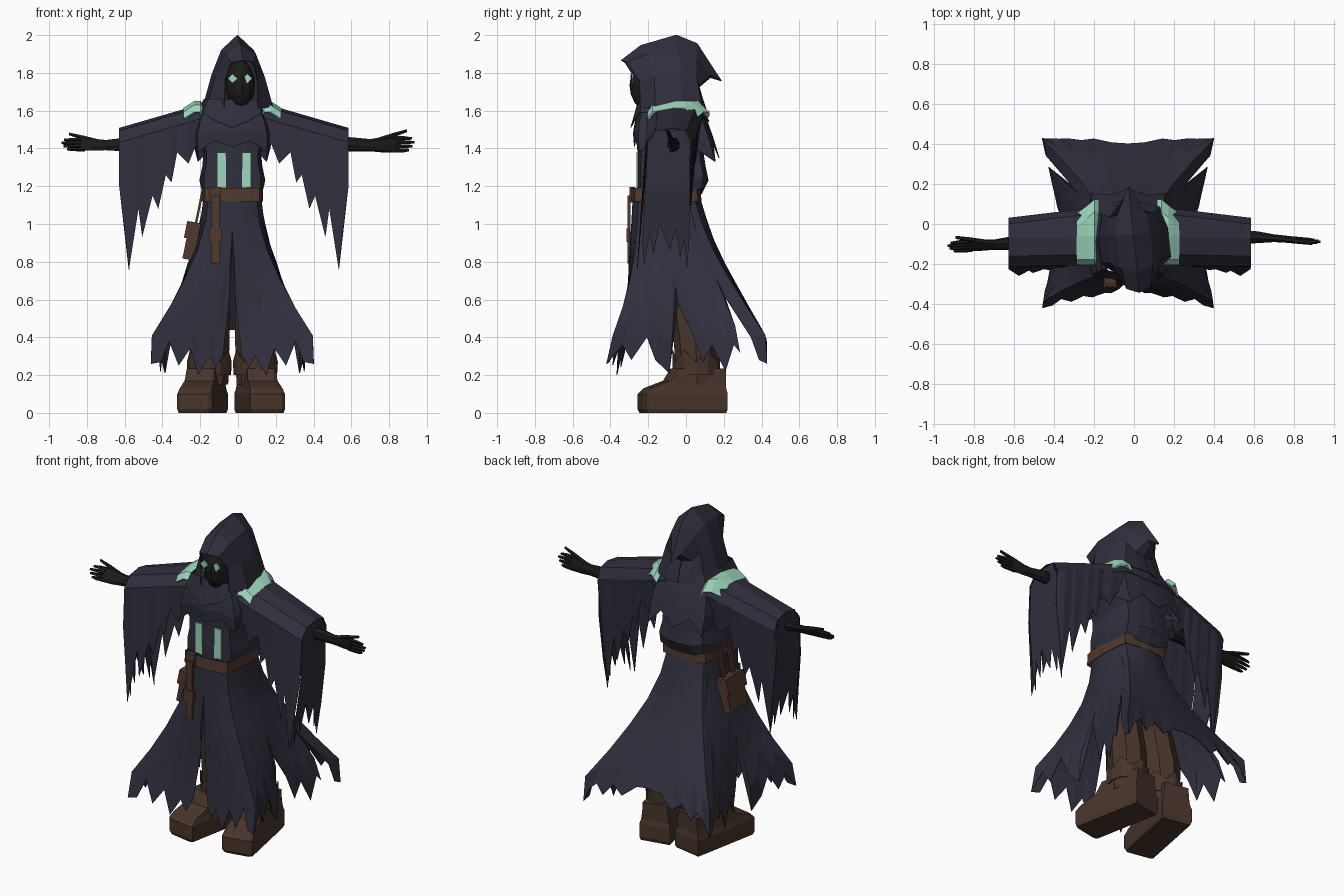
import bpy, bmesh, math
from mathutils import Vector, Matrix

if "Cube" in bpy.data.objects:
    bpy.data.objects.remove(bpy.data.objects["Cube"])

def material(name, rgb):
    m = bpy.data.materials.new(name)
    m.diffuse_color = (*rgb, 1)
    m.use_nodes = True
    m.node_tree.nodes["Principled BSDF"].inputs["Base Color"].default_value = m.diffuse_color
    return m

CLOTH = material("dark navy cloth", (0.029, 0.028, 0.046))
MINT = material("mint trim", (0.34, 0.68, 0.51))
BROWN = material("boot brown", (0.064, 0.035, 0.024))
BELT = material("belt brown", (0.08, 0.041, 0.026))
BLACK = material("shadow black", (0.011, 0.011, 0.0105))
CX = -0.03  # centre line of the robe

def loft(name, rings, mat, closed=True, caps=False, loop=False, thick=0, matrix=None):
    """Skin a list of equal-length rings into one mesh object."""
    bm = bmesh.new()
    vs = [[bm.verts.new(p) for p in r] for r in rings]
    n, m = len(rings), len(rings[0])
    for i in range(n if loop else n - 1):
        for j in range(m if closed else m - 1):
            a, b, k = vs[i], vs[(i + 1) % n], (j + 1) % m
            bm.faces.new((a[j], a[k], b[k], b[j]))
    if caps:
        bm.faces.new(vs[0])
        bm.faces.new(vs[-1])
    bmesh.ops.recalc_face_normals(bm, faces=bm.faces)
    if matrix:
        bm.transform(matrix)
    me = bpy.data.meshes.new(name)
    bm.to_mesh(me)
    bm.free()
    me.materials.append(mat)
    ob = bpy.data.objects.new(name, me)
    bpy.context.collection.objects.link(ob)
    if thick:
        mod = ob.modifiers.new("thickness", 'SOLIDIFY')
        mod.thickness, mod.offset = thick, 0
    return ob

def box(name, loc, size, mat, rot=(0, 0, 0)):
    x, y, z = (s / 2 for s in size)
    rings = [[(-x, -y, k), (x, -y, k), (x, y, k), (-x, y, k)] for k in (-z, z)]
    ob = loft(name, rings, mat, caps=True)
    ob.location, ob.rotation_euler = loc, rot
    return ob

def sample(levels, z):
    """Interpolate (z, half width, front y, back y, roundness) at a height."""
    for a, b in zip(levels, levels[1:]):
        if z >= b[0]:
            k = min(1, max(0, (a[0] - z) / (a[0] - b[0])))
            return [p + (q - p) * k for p, q in zip(a[1:], b[1:])]
    return levels[-1][1:]

def garment(name, levels, hem, mat=CLOTH, rows=5, pinch=0):
    """Robe layer around the body. hem: (t, z), t 0 = front, 1 = front corner, 3 = back corner, 4 = back."""
    cols = [(t, z, 1) for t, z in hem] + [(t, z, -1) for t, z in hem[-2:0:-1]]
    rings = []
    for t, zh, s in cols:
        p = Vector((t, -1)) if t <= 1 else Vector((1, t - 2)) if t <= 3 else Vector((4 - t, 1))
        ring = []
        for i in range(rows + 1):
            z = levels[0][0] + (zh - levels[0][0]) * i / rows
            hx, yf, yb, r = sample(levels, z)
            q = p.lerp(p.normalized(), r)
            if t < 3:  # hem falls inward between the corners
                k = 1 - pinch * (1 - min(abs(p.x), abs(p.y))) * max(0, 1 - 3 * r)
                q = Vector((q.x, q.y * k)) if t < 1 else Vector((q.x * k, q.y))
            ring.append((CX + s * hx * q.x, (yf + yb) / 2 + (yb - yf) / 2 * q.y, z))
        rings.append(ring)
    return loft(name, rings, mat, closed=False, loop=True, thick=0.004)

# ragged skirt with front slit and side slits
garment("skirt", [(1.15, .15, -.28, .07, .6), (.95, .175, -.29, .13, .5), (.8, .23, -.30, .2, .35),
                  (.6, .32, -.335, .31, .15), (.4, .43, -.39, .425, 0), (.26, .43, -.42, .43, 0)],
        [(0, .88), (.05, .6), (.11, .32), (.2, .24), (.28, .3), (.42, .2), (.52, .34), (.66, .25), (.78, .38),
         (.88, .27), (1, .26), (1.15, .36), (1.3, .28), (1.45, .4), (1.6, .28), (1.78, .21), (1.9, .58),
         (2.05, .42), (2.2, .27), (2.3, .36), (2.48, .22), (2.58, .36), (2.66, .32), (2.72, .62), (2.8, .4),
         (2.9, .28), (3, .26), (3.1, .35), (3.2, .39), (3.3, .33), (3.45, .41), (3.6, .36), (3.8, .43), (4, .44)],
        rows=6, pinch=.22)

# bodice, mantle and collar
garment("bodice", [(1.52, .2, -.26, .1, .5), (1.36, .145, -.255, .09, .4), (1.22, .175, -.26, .12, .4), (1.14, .15, -.26, .07, .4)],
        [(t, 1.16 + .03 * (t % 2 == 1)) for t in (0, .5, 1, 1.5, 2, 2.5, 3, 3.5, 4)])
garment("mantle", [(1.62, .16, -.25, .08, .5), (1.5, .21, -.28, .13, .4), (1.3, .205, -.265, .19, .4)],
        [(0, 1.41), (.5, 1.44), (1, 1.38), (1.5, 1.46), (2, 1.44), (2.5, 1.4), (3, 1.33), (3.5, 1.42), (4, 1.35)], rows=3)
garment("collar", [(1.66, .15, -.25, .07, .5), (1.5, .225, -.295, .14, .5)],
        [(0, 1.51), (.5, 1.55), (1, 1.59), (2, 1.6), (3, 1.57), (4, 1.54)], rows=2)
for s in (-1, 1):
    box("chest_stripe", (-.022 + s * .066, -.258, 1.285), (.047, .009, .185), MINT)

# belt, buckle, hanging strap and pouch
garment("belt", [(1.19, .16, -.285, .075, .35), (1.12, .16, -.29, .08, .35)],
        [(t, 1.12) for t in (0, .6, 1, 1.5, 2, 2.5, 3, 3.5, 4)], BELT, 1)
box("buckle", (-.12, -.285, 1.155), (.06, .03, .08), BELT)
box("hanging_strap", (-.12, -.302, .97), (.042, .014, .36), BELT)
box("strap_keeper", (-.12, -.306, .94), (.065, .018, .07), BELT)
TILT = (0, .2, 0)
box("pouch", (-.245, -.1, .91), (.06, .17, .2), BELT, TILT)
box("pouch_flap", (-.243, -.1, .965), (.07, .18, .09), BELT, TILT)
for y in (-.145, -.055):
    box("pouch_strap", (-.207, y, 1.08), (.012, .03, .2), BELT, TILT)

# hood: arches from the brow back to the drooping tip
def arch(peak, upper, side, low):
    half = [low, side, upper]
    return ([(-w, y, z) for w, y, z in half] + [(0, *peak)] + [(w, y, z) for w, y, z in half[::-1]])

TURN = Matrix.Translation((0, -.03, 0)) @ Matrix.Rotation(.1, 4, 'Z') @ Matrix.Translation((-.005, .03, 0))
hood = [arch((-.345, 1.865), (.06, -.32, 1.855), (.085, -.255, 1.76), (.09, -.25, 1.61)),
        arch((-.24, 1.945), (.08, -.21, 1.9), (.13, -.18, 1.78), (.175, -.18, 1.62)),
        arch((-.05, 2.0), (.085, -.05, 1.92), (.135, -.04, 1.79), (.185, -.04, 1.61)),
        arch((.06, 1.955), (.07, .05, 1.88), (.11, .045, 1.78), (.15, .07, 1.61)),
        arch((.19, 1.76), (.03, .13, 1.79), (.06, .06, 1.73), (.07, .1, 1.6)),
        arch((.187, 1.758), (.001, .13, 1.775), (.001, .065, 1.72), (.001, .11, 1.6))]
loft("hood", hood, CLOTH, closed=False, thick=.004, matrix=TURN)

# shadowed face and glowing eyes
face = [[(.078 * math.sin(a) * math.cos(b), -.2 + .1 * math.sin(a) * math.sin(b), 1.735 - .135 * math.cos(a))
         for b in (math.tau * j / 12 for j in range(12))] for a in (math.pi * (i + .15) / 8.3 for i in range(9))]
loft("face", face, BLACK, caps=True, matrix=TURN)
for s in (-1, 1):
    box("eye", (.011 + s * .04, -.285 + s * .003, 1.77), (.036, .009, .036), MINT, (0, math.pi / 4, 0))

# wide ragged sleeves with a closed outer end, shoulder bands
SLEEVE = [(.1, 1.43), (.2, 1.42), (.24, 1.32), (.3, 1.38), (.33, 1.22), (.36, 1.26), (.4, 1.08), (.43, 1.15),
          (.485, .93), (.505, 1.08), (.555, .76), (.58, .98), (.607, 1.2)]
CUFF = [(-.2, .9), (-.185, .78), (-.165, .95), (-.14, .84), (-.115, 1.0), (-.085, .86), (-.055, .98), (-.03, .82),
        (-.01, .92), (.005, .76), (.02, .95)]
for s in (-1, 1):
    cols, band, cuff = [], [], []
    for x, zh in SLEEVE:
        top = 1.64 - .29 * (x - .13)
        k = (x - .1) / .5
        yf, yb = -.19 - .01 * k, .09 - .06 * k
        drop = 1.5 - zh
        cols.append([(-.022 + s * x, y, z) for y, z in (
            (yf - .08 * drop, zh), (yf - .012, top - .07), (yf + .04, top - .01), (-.07, top + .005),
            (yb - .03, top - .01), (yb, top - .07), (yb - .02 - .02 * drop, zh + .04 * drop))])
    loft("sleeve", cols, CLOTH, closed=False, thick=.004)
    for y, zh in CUFF:
        edge = 1.495 if -.17 < y < .005 else 1.44
        cuff.append([(-.022 + s * (.605 - .05 * max(0, 1.2 - z) / .44), y - .05 * (1.5 - z) * (y < -.1), z)
                     for z in (edge, 1.2, zh)])
    loft("sleeve_end", cuff, CLOTH, closed=False, thick=.004)
    for x, z, back in ((.15, 1.62, .12), (.17, 1.645, .12), (.2, 1.645, .09), (.255, 1.61, .05)):
        band.append([(CX + s * x, y, z + d) for y, d in ((-.2, -.055), (-.175, -.02), (-.06, 0), (back - .06, 0), (back, -.055))])
    loft("shoulder_band", band, MINT, closed=False, thick=.012)

# arms and hands; the spread of the fingers is set by an angle about the arm axis
def limb(name, s, ang, y0, stations, sides=8):
    """stations: (x, spread offset, spread radius, thickness radius)"""
    u = Vector((0, -math.cos(ang), math.sin(ang)))
    v = Vector((0, math.sin(ang), math.cos(ang)))
    rings = []
    for x, off, ru, rv in stations:
        c = Vector((s * x, y0 - .02 * max(0, x - .6) / .3, 1.42))
        rings.append([c + u * (off + ru * math.cos(a)) + v * rv * math.sin(a)
                      for a in (math.tau * i / sides for i in range(sides))])
    loft(name, rings, BLACK, caps=True)

for s, ang, y0 in ((1, math.radians(80), -.065), (-1, math.radians(130), -.095)):
    limb("arm", s, ang, y0, [(.35, .01, .045, .045), (.5, .005, .042, .038), (.62, 0, .038, .03), (.7, -.003, .033, .02),
                             (.77, 0, .042, .017), (.835, .002, .044, .014)])
    for i in range(4):
        off, end = -.031 + .022 * i, (.905, .925, .935, .92)[i]
        limb("finger", s, ang, y0, [(.81, off, .012, .012), (.88, off, .011, .01), (end, off * .95, .007, .007)], 5)
    limb("thumb", s, ang, y0, [(.75, .022, .018, .014), (.82, .05, .013, .011), (.895, .075, .008, .008)], 5)

# boots, legs and torn cuffs
for s, x in ((1, .112), (-1, -.185)):
    rings = [[(-w, f, z), (-w * .8, f - .012, z), (w * .8, f - .012, z), (w, f, z), (w, b, z), (-w, b, z)]
             for z, w, f, b in ((0, .088, -.225, .2), (.02, .094, -.235, .207), (.1, .094, -.235, .207),
                                (.13, .086, -.205, .2), (.17, .08, -.1, .2), (.235, .076, -.06, .2))]
    loft("boot", rings, BROWN, caps=True,
         matrix=Matrix.Translation((x, 0, 0)) @ Matrix.Rotation(s * .19, 4, 'Z'))
    def circle(r, y, z, n=8, jag=0, out=.122):
        return [(CX + s * out + r * math.cos(math.tau * i / n), y + r * 1.08 * math.sin(math.tau * i / n),
                 z + jag * (i % 2)) for i in range(n)]
    loft("leg", [circle(.1, .06, .15), circle(.108, .05, .4), circle(.1, .01, .62, out=.115),
                 circle(.07, -.08, 1.0, out=.08)], BROWN, caps=True)
    loft("torn_cuff", [circle(.112, .055, .2, 12), circle(.116, .055, .27, 12, .06)], BROWN, thick=.006)
